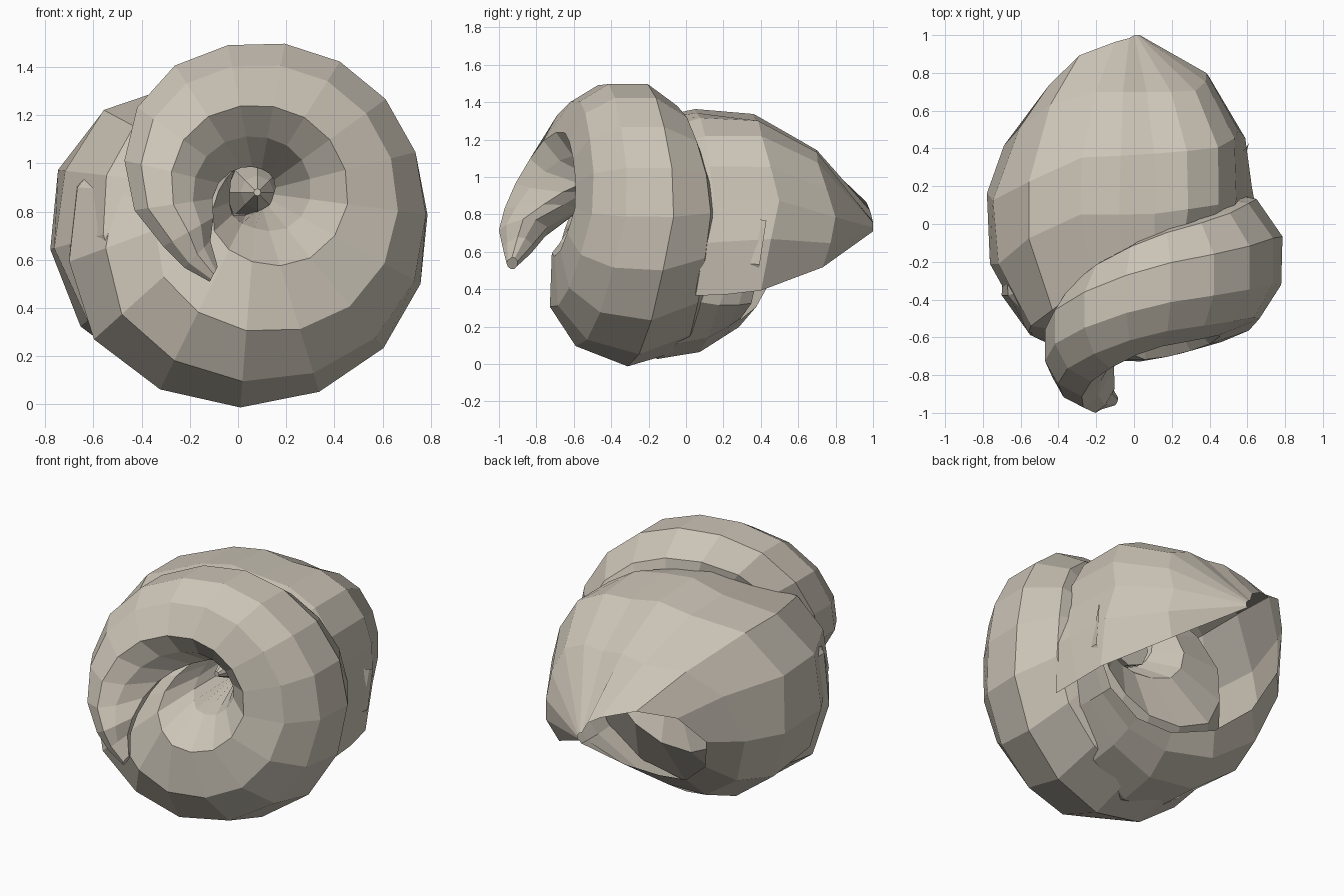
import bpy, bmesh, math

if "Cube" in bpy.data.objects:
    bpy.data.objects.remove(bpy.data.objects["Cube"])

shell_mat = bpy.data.materials.new("shell_beige")
shell_mat.diffuse_color = (0.60, 0.55, 0.47, 1)
shell_mat.use_nodes = True
shell_mat.node_tree.nodes["Principled BSDF"].inputs["Base Color"].default_value = shell_mat.diffuse_color


def place(deg, r, y):
    """Point around the coiling axis, which bends down and left towards the back."""
    t = max(0.0, (y - 0.5) / 0.5)
    a = math.radians(deg)
    return (0.08 - 0.08 * t + r * math.cos(a), y, 0.88 - 0.15 * t + r * math.sin(a))


def sample(keys, deg):
    """Interpolate a descending list of (angle, values...) keys."""
    for k, n in zip(keys, keys[1:]):
        if n[0] <= deg <= k[0]:
            f = (k[0] - deg) / (k[0] - n[0])
            return [p + (q - p) * f for p, q in zip(k[1:], n[1:])]
    return keys[-1][1:]


def skin(name, rows, closed):
    """Join successive cross-sections with quads."""
    bm = bmesh.new()
    rings = [[bm.verts.new(p) for p in row] for row in rows]
    n = len(rings[0])
    for a, b in zip(rings, rings[1:]):
        for i in range(n if closed else n - 1):
            j = (i + 1) % n
            bm.faces.new((a[i], a[j], b[j], b[i]))
    if closed:
        bm.faces.new(rings[0])
        bm.faces.new(rings[-1])
    bmesh.ops.recalc_face_normals(bm, faces=bm.faces[:])
    mesh = bpy.data.meshes.new(name)
    bm.to_mesh(mesh)
    bm.free()
    mesh.materials.append(shell_mat)
    ob = bpy.data.objects.new(name, mesh)
    bpy.context.collection.objects.link(ob)
    return ob


# Coiled spire: one section shape, scaled, moved and slowly twisted along the spiral
section = [(0, -1), (.65, -.74), (1, -.26), (1, .4), (.55, .9),
           (-.3, 1), (-.9, .5), (-1, 0), (-.5, -.7)]
# angle, centre radius, centre y, radial half size, axial half size
spire_keys = [
    (242, .385, -.93, .035, .03),
    (210, .33, -.87, .12, .13),
    (180, .36, -.72, .18, .24),
    (135, .38, -.52, .25, .28),
    (90, .36, -.35, .26, .31),
    (45, .37, -.27, .28, .34),
    (0, .38, -.20, .31, .38),
    (-45, .43, -.25, .37, .42),
    (-90, .45, -.30, .41, .46),
    (-135, .48, -.26, .42, .46),
    (-180, .41, -.22, .35, .38),
    (-225, .30, -.12, .20, .20),
]
rows = []
for deg in [242, 226] + [210 - 21.75 * i for i in range(21)]:
    R, Y, a, b = sample(spire_keys, deg)
    tw = math.radians(max(0, -deg) / 4)
    c, s = math.cos(tw), math.sin(tw)
    rows.append([place(deg, R + a * (u * c + v * s), Y + b * (v * c - u * s))
                 for u, v in section])
skin("spire_whorl", rows, True)

# Core at the middle of the coil
skin("columella", [[place(45 * i, r, y) for i in range(8)]
                   for r, y in ((.015, -.32), (.07, -.2), (.14, .05))], True)

# Body whorl: open profile from the seam over the outside to the mouth rim
# angle, then radius and y of each profile point
body_keys = [
    (-12, .46, .30, .48, .33, .50, .38, .53, .41, .54, .43),
    (-48, .60, .00, .62, .10, .66, .20, .68, .30, .68, .37),
    (-90, .80, -.38, .86, -.10, .80, .08, .70, .20, .64, .26),
    (-135, .70, -.58, .88, -.35, .93, .05, .84, .32, .68, .43),
    (-160, .67, -.58, .89, -.20, .90, .18, .82, .40, .66, .55),
    (-180, .64, -.56, .82, -.25, .86, .10, .72, .47, .54, .68),
    (-205, .60, -.48, .75, -.10, .75, .20, .60, .62, .38, .88),
    (-225, .48, -.32, .58, .05, .57, .35, .40, .70, .18, .96),
    (-270, .44, -.10, .46, .05, .42, .37, .30, .70, .03, 1.0),
    (-315, .44, .00, .50, .10, .50, .40, .38, .70, .03, 1.0),
    (-360, .50, .10, .49, .15, .47, .50, .35, .80, .03, 1.0),
    (-385, .62, .10, .60, .20, .56, .45, .40, .77, .03, 1.0),
    (-405, .74, .05, .73, .22, .70, .40, .42, .73, .03, 1.0),
]
rows = []
for i in range(19):
    deg = -12 - 21.8 * i
    v = sample(body_keys, deg)
    # extra front edge tucked under the spire where the whorls overlap
    w = 1 if -240 < deg < -95 else 0.05
    row = [place(deg, v[0] - .26 * w, v[1] - .04 * w)]
    rows.append(row + [place(deg, v[j], v[j + 1]) for j in range(0, 10, 2)])
skin("body_whorl", rows, False)
